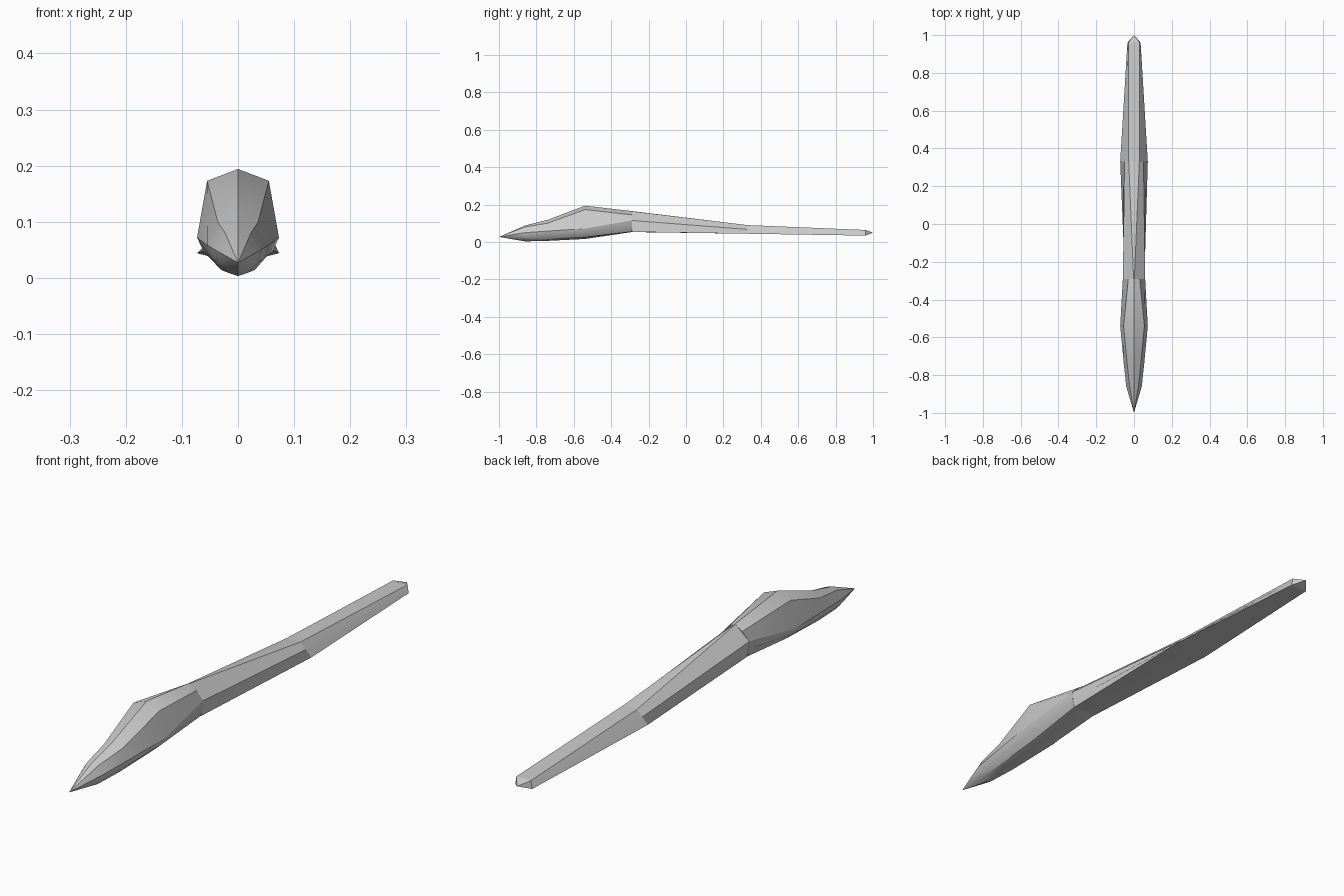
import bpy, bmesh, math

if "Cube" in bpy.data.objects:
    bpy.data.objects.remove(bpy.data.objects["Cube"])

grey = bpy.data.materials.new("plain grey")
grey.diffuse_color = (0.6, 0.6, 0.6, 1)
grey.use_nodes = True
grey.node_tree.nodes["Principled BSDF"].inputs["Base Color"].default_value = grey.diffuse_color


def loft(name, stations, tip_start=None, tip_end=None, smooth=None):
    """Skin half sections (x, z from top to bottom) mirrored across x = 0."""
    bm = bmesh.new()
    rings = []
    for y, half in stations:
        full = half + [(-x, z) for x, z in half[-2:0:-1]]
        rings.append([bm.verts.new((x, y, z)) for x, z in full])
    n = len(rings[0])
    for a, b in zip(rings, rings[1:]):
        for i in range(n):
            j = (i + 1) % n
            bm.faces.new((a[i], a[j], b[j], b[i]))
    # each end closes to a point or to a flat cap
    for ring, tip in ((rings[0], tip_start), (rings[-1], tip_end)):
        if tip:
            v = bm.verts.new(tip)
            for i in range(n):
                bm.faces.new((ring[i], ring[(i + 1) % n], v))
        else:
            bm.faces.new(ring)
    bmesh.ops.recalc_face_normals(bm, faces=bm.faces)
    me = bpy.data.meshes.new(name)
    bm.to_mesh(me)
    bm.free()
    ob = bpy.data.objects.new(name, me)
    bpy.context.collection.objects.link(ob)
    me.materials.append(grey)
    if smooth:
        bpy.ops.object.select_all(action='DESELECT')
        ob.select_set(True)
        bpy.context.view_layer.objects.active = ob
        bpy.ops.object.shade_smooth_by_angle(angle=math.radians(smooth))
    return ob


# rounded front body with a pointed nose and a keel
loft("front_body", [
    (-0.86, [(0, .088), (.023, .08), (.041, .05), (.036, .028), (.02, .010), (0, .003)]),
    (-0.74, [(0, .118), (.036, .10), (.054, .058), (.049, .036), (.03, .014), (0, .006)]),
    (-0.54, [(0, .194), (.055, .173), (.073, .072), (.062, .048), (.038, .026), (0, .016)]),
    (-0.29, [(0, .165), (.030, .145), (.059, .115), (.056, .085), (.048, .055), (0, .053)]),
], tip_start=(0, -1, .027), smooth=30)

# long faceted tail, flat underneath, tapering to a blunt point
loft("tail", [
    (-0.29, [(0, .165), (.002, .164), (.059, .115), (.055, .085), (.048, .054), (0, .053)]),
    (0.33, [(0, .090), (.028, .090), (.050, .067), (.060, .057), (.073, .044), (0, .044)]),
    (0.96, [(0, .064), (.030, .064), (.032, .052), (.033, .045), (.035, .034), (0, .034)]),
], tip_end=(0, 1, .05))
